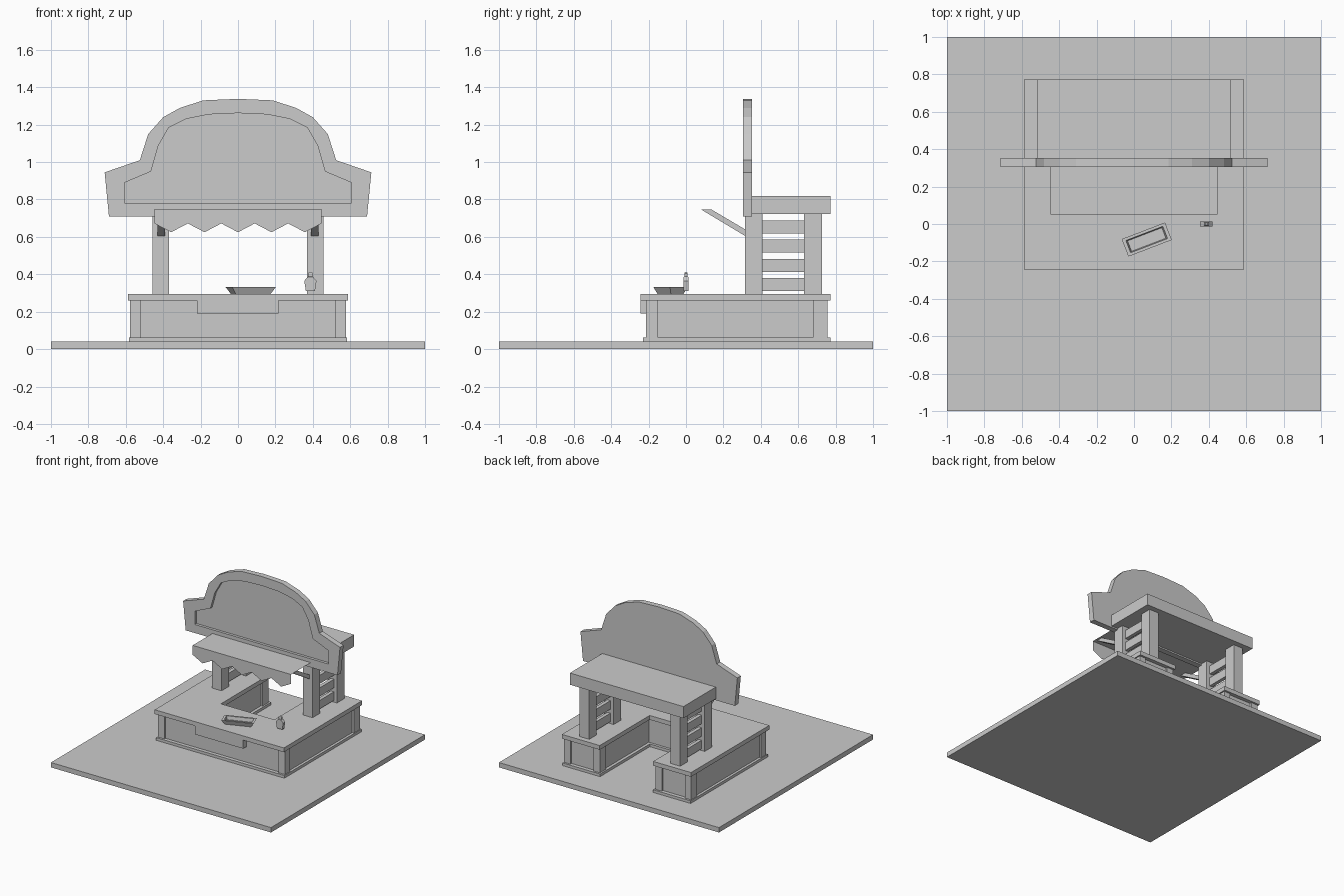
import bpy, bmesh, math
from mathutils import Matrix

if "Cube" in bpy.data.objects:
    bpy.data.objects.remove(bpy.data.objects["Cube"])


def finish(name, bm):
    bmesh.ops.recalc_face_normals(bm, faces=bm.faces)
    me = bpy.data.meshes.new(name)
    bm.to_mesh(me)
    bm.free()
    ob = bpy.data.objects.new(name, me)
    bpy.context.collection.objects.link(ob)
    return ob


def box(name, x0, x1, y0, y1, z0, z1):
    bm = bmesh.new()
    bmesh.ops.create_cube(bm, size=1)
    for v in bm.verts:
        v.co.x = x1 if v.co.x > 0 else x0
        v.co.y = y1 if v.co.y > 0 else y0
        v.co.z = z1 if v.co.z > 0 else z0
    return finish(name, bm)


def prism(name, pts, offset):
    """Extrude a flat outline of 3D points along an offset."""
    bm = bmesh.new()
    f = bm.faces.new([bm.verts.new(p) for p in pts])
    r = bmesh.ops.extrude_face_region(bm, geom=[f], use_keep_orig=True)
    bmesh.ops.translate(bm, vec=offset,
                        verts=[g for g in r['geom'] if isinstance(g, bmesh.types.BMVert)])
    return finish(name, bm)


def loft(name, rings):
    """Skin a series of equal-length point rings, capping both ends."""
    bm = bmesh.new()
    vs = [[bm.verts.new(p) for p in ring] for ring in rings]
    n = len(vs[0])
    for a, b in zip(vs, vs[1:]):
        for i in range(n):
            j = (i + 1) % n
            bm.faces.new((a[i], a[j], b[j], b[i]))
    bm.faces.new(vs[0])
    bm.faces.new(vs[-1])
    return finish(name, bm)


def u_slab(name, X, y0, y1, xi, yi, z0, z1):
    """U-shaped slab open at the back."""
    pts = [(-X, y0), (X, y0), (X, y1), (xi, y1), (xi, yi), (-xi, yi), (-xi, y1), (-X, y1)]
    return prism(name, [(x, y, z0) for x, y in pts], (0, 0, z1 - z0))


def rect(hx, hy, z):
    return [(-hx, -hy, z), (hx, -hy, z), (hx, hy, z), (-hx, hy, z)]


# ground slab
box("base_plate", -1, 1, -1, 1, 0, 0.04)

# U-shaped counter
u_slab("counter_skirting", 0.583, -0.23, 0.773, 0.24, 0.127, 0.04, 0.062)
u_slab("counter_body", 0.562, -0.2, 0.742, 0.265, 0.105, 0.05, 0.265)
u_slab("counter_top", 0.587, -0.243, 0.773, 0.243, 0.125, 0.26, 0.295)
box("counter_front_tab", -0.22, 0.217, -0.2425, -0.19, 0.19, 0.28)

# mirrored supports
for side, s in (("left", -1), ("right", 1)):
    def mbox(name, a, b, *r):
        box(f"{name}_{side}", min(s * a, s * b), max(s * a, s * b), *r)
    # counter corner trims
    mbox("front_trim", 0.52, 0.577, -0.214, -0.15, 0.05, 0.265)
    mbox("back_trim", 0.52, 0.577, 0.68, 0.757, 0.05, 0.265)
    mbox("inner_back_trim", 0.253, 0.31, 0.68, 0.757, 0.05, 0.265)
    # roof posts
    mbox("front_post", 0.37, 0.457, 0.315, 0.41, 0.29, 0.725)
    mbox("back_post", 0.37, 0.457, 0.632, 0.728, 0.29, 0.725)
    # side slats
    for i in range(4):
        z = 0.31 + i * 0.103
        mbox(f"slat_{i + 1}", 0.4, 0.43, 0.4, 0.64, z, z + 0.07)
    # awning strut
    x = s * 0.41 - 0.02
    prism(f"awning_strut_{side}", [(x, 0.08, 0.747), (x, 0.135, 0.747),
                                   (x, 0.325, 0.635), (x, 0.325, 0.6)], (0.04, 0, 0))

# roof
box("roof", -0.517, 0.515, 0.345, 0.772, 0.722, 0.818)

# thin awning sheet with zigzag valance
bm = bmesh.new()
hw, yf, yb, zt = 0.447, 0.05, 0.312, 0.749
bm.faces.new([bm.verts.new(p) for p in
              [(-hw, yf, zt), (hw, yf, zt), (hw, yb, zt), (-hw, yb, zt)]])
edge = [(-hw + i * hw / 5, yf, 0.625 if i % 2 else 0.672) for i in range(11)]
bm.faces.new([bm.verts.new(p) for p in edge + [(hw, yf, zt), (-hw, yf, zt)]])
bmesh.ops.remove_doubles(bm, verts=bm.verts, dist=1e-4)
finish("awning", bm)

# arched sign board with recessed panel
outer = [(0.69, 0.71), (0.713, 0.945), (0.525, 1.01), (0.48, 1.15),
         (0.4, 1.24), (0.31, 1.29), (0.185, 1.33), (0, 1.338)]
inner = [(0.607, 0.78), (0.607, 0.89), (0.465, 0.95), (0.425, 1.09),
         (0.37, 1.185), (0.28, 1.23), (0.155, 1.255), (0, 1.262)]


def board_ring(half, y):
    return [(x, y, z) for x, z in half] + [(-x, y, z) for x, z in half[-2::-1]]


loft("sign_board", [board_ring(outer, 0.352), board_ring(outer, 0.306),
                    board_ring(inner, 0.306), board_ring(inner, 0.328)])

# open tray
tray = loft("tray", [rect(0.1, 0.036, 0.295), rect(0.124, 0.05, 0.331),
                     rect(0.106, 0.035, 0.331), rect(0.098, 0.03, 0.303)])
tray.matrix_world = Matrix.Translation((0.068, -0.083, 0)) @ Matrix.Rotation(math.radians(21), 4, 'Z')

# small bottle
bottle = loft("bottle", [rect(0.024, 0.013, 0.31), rect(0.033, 0.013, 0.365),
                         rect(0.014, 0.013, 0.386), rect(0.012, 0.008, 0.388),
                         rect(0.014, 0.008, 0.405), rect(0.006, 0.006, 0.412)])
bottle.location = (0.387, 0, 0)
